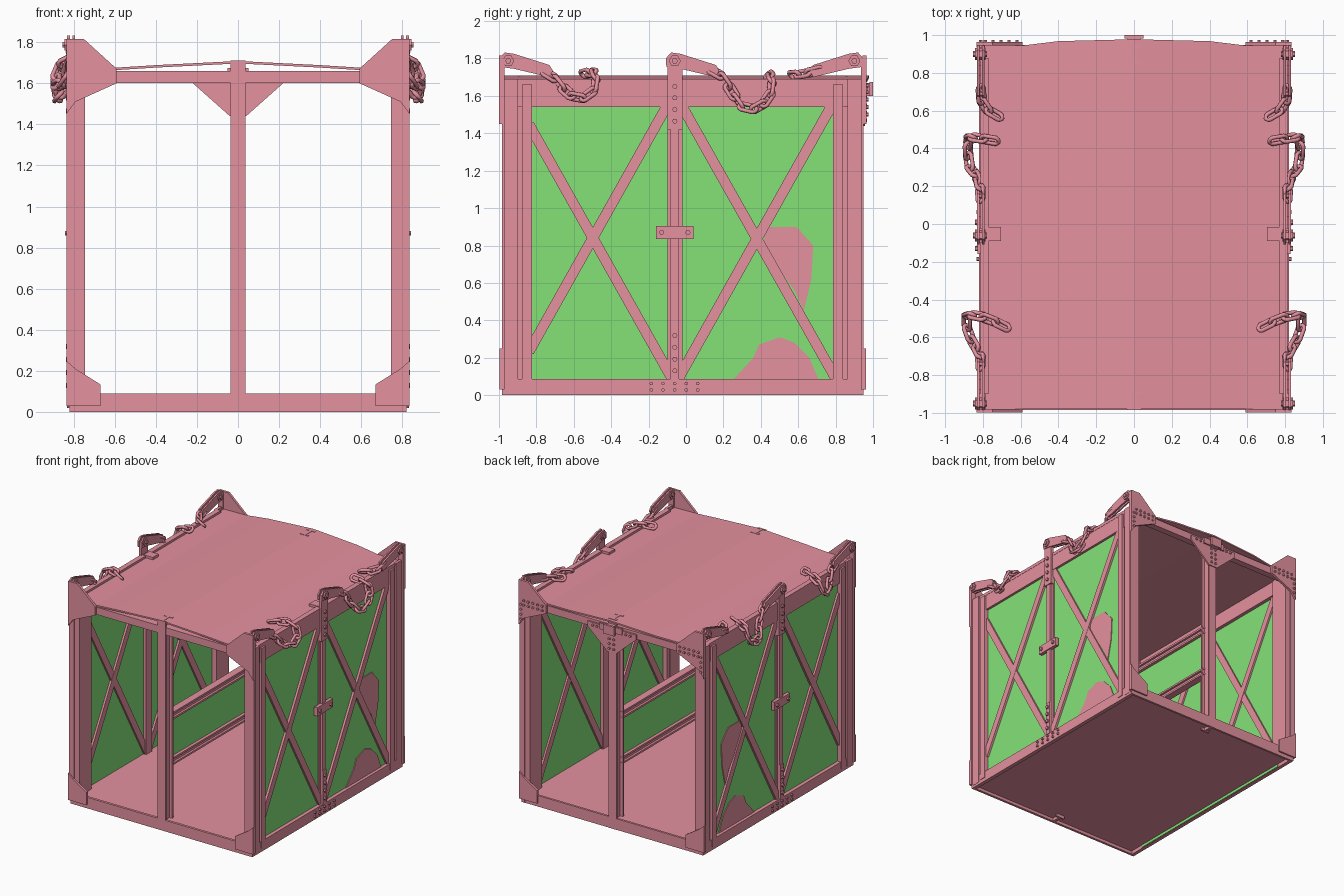
import bpy, bmesh
from math import pi, cos, sin
from mathutils import Vector, Matrix

if "Cube" in bpy.data.objects:
    bpy.data.objects.remove(bpy.data.objects["Cube"], do_unlink=True)


def material(name, rgb):
    m = bpy.data.materials.new(name)
    m.use_nodes = True
    col = (*rgb, 1)
    m.diffuse_color = col
    m.node_tree.nodes["Principled BSDF"].inputs["Base Color"].default_value = col
    return m


PINK = material("rose_metal", (0.78, 0.283, 0.347))
GREEN = material("green_panel", (0.235, 0.76, 0.187))


def finish(name, bm, mirror=True, mat=PINK):
    bmesh.ops.recalc_face_normals(bm, faces=bm.faces)
    me = bpy.data.meshes.new(name)
    bm.to_mesh(me)
    bm.free()
    me.materials.append(mat)
    ob = bpy.data.objects.new(name, me)
    bpy.context.collection.objects.link(ob)
    if mirror:
        ob.modifiers.new("Mirror", 'MIRROR').use_mirror_merge = False
    return ob


def add_prism(bm, pts, axis, a, b):
    """Extrude a 2D outline along x (pts are y,z), y (x,z) or z (x,y)."""
    def place(p, t):
        return {'x': (t, p[0], p[1]), 'y': (p[0], t, p[1]), 'z': (p[0], p[1], t)}[axis]
    lo = [bm.verts.new(place(p, a)) for p in pts]
    hi = [bm.verts.new(place(p, b)) for p in pts]
    bm.faces.new(lo)
    bm.faces.new(hi[::-1])
    for i in range(len(pts)):
        j = (i + 1) % len(pts)
        bm.faces.new((lo[i], lo[j], hi[j], hi[i]))


def prism(name, pts, axis, a, b, mirror=True, mat=PINK):
    bm = bmesh.new()
    add_prism(bm, pts, axis, a, b)
    return finish(name, bm, mirror, mat)


def add_box(bm, x, y, z):
    add_prism(bm, [(x[0], y[0]), (x[1], y[0]), (x[1], y[1]), (x[0], y[1])], 'z', *z)


def box(name, x, y, z, mirror=True, mat=PINK):
    bm = bmesh.new()
    add_box(bm, x, y, z)
    return finish(name, bm, mirror, mat)


def add_bolt(bm, pos, axis, r=0.012, h=0.012, sides=6):
    rot = Matrix.Rotation(pi / 2, 4, 'Y' if axis == 'x' else 'X')
    bmesh.ops.create_cone(bm, cap_ends=True, segments=sides, radius1=r, radius2=r,
                          depth=h, matrix=Matrix.Translation(pos) @ rot)


# floor, sills and roof
box("floor", (-.785, .785), (-.97, .935), (.025, .075), False)
box("side_sill", (.79, .82), (-.98, .95), (0, .085))
box("front_sill", (-.82, .82), (-.985, -.965), (0, .09), False)
box("back_sill", (-.82, .82), (.93, .948), (0, .09), False)
box("side_top_beam", (.755, .81), (-.9, .88), (1.54, 1.665))
box("roof_edge_strip", (.77, .812), (-.9, .88), (1.665, 1.69))
box("front_top_beam", (-.78, .78), (-.98, -.92), (1.6, 1.66), False)
box("back_top_beam", (-.78, .78), (.89, .945), (1.6, 1.66), False)

bm = bmesh.new()
back_edge = {.79: (.945, 1.672), .59: (.945, 1.676), .4: (.968, 1.688)}
columns = [(-x, *v) for x, v in back_edge.items()] + [(0, .978, 1.708)]
columns += [(x, *v) for x, v in reversed(back_edge.items())]
rows = [[bm.verts.new((x, y, z)) for y in (-.98, yb)] for x, yb, z in columns]
for p, q in zip(rows, rows[1:]):
    bm.faces.new((p[0], q[0], q[1], p[1]))
roof = finish("roof", bm, False)
thick = roof.modifiers.new("Thickness", 'SOLIDIFY')
thick.thickness = 0.012
thick.offset = -1
box("roof_tab", (.705, .79), (-.09, -.015), (1.675, 1.695))

# corner columns with gusset plates
upper = [(.835, 1.45), (.79, 1.51), (.59, 1.6), (.59, 1.67), (.75, 1.815), (.835, 1.815)]
lower = [(.835, .03), (.67, .03), (.67, .135), (.79, .21), (.835, .25)]
for end, s, yo, yt in (("front", 1, -.985, -.85), ("back", -1, .95, .813)):
    box(end + "_column_web", (.8, .822), sorted((yo, yo + s * .087)), (.02, 1.69))
    box(end + "_column_flange", (.79, .835), sorted((yo, yo + s * .015)), (.03, 1.8))
    box(end + "_column_inner", (.745, .79), sorted((yo + s * .004, yo + s * .13)), (.05, 1.64))
    box(end + "_column_tube", (.747, .825), (yt - .026, yt + .026), (.03, 1.66))
    prism(end + "_upper_gusset", upper, 'y', yo - s * .014, yo + s * .006)
    prism(end + "_lower_gusset", lower, 'y', yo - s * .012, yo + s * .006)
    # centre post as an I section
    bm = bmesh.new()
    for k in (0, .085):
        add_box(bm, (-.036, .036), sorted((yo + s * k, yo + s * (k + .015))), (0, 1.71))
    add_box(bm, (-.012, .012), sorted((yo, yo + s * .09)), (0, 1.71))
    finish(end + "_centre_post", bm, False)

tri = [(-.22, 1.6), (-.22, 1.64), (.22, 1.64), (.22, 1.6), (.04, 1.44), (-.04, 1.44)]
prism("back_centre_gusset", tri, 'y', .944, .958, False)

bm = bmesh.new()
for i in range(5):
    for z in (1.62, 1.655):
        add_bolt(bm, (.62 + i * .042, .968, z), 'y', .01, .014)
for i in range(4):
    add_bolt(bm, (.05 + i * .04, .962, 1.62), 'y', .01, .014)
    add_bolt(bm, (.02, .962, 1.47 + i * .04), 'y', .01, .014)
    add_bolt(bm, (.812, .968, 1.5 + i * .04), 'y', .01, .014)
finish("back_bolts", bm)

# back centre bracket
bm = bmesh.new()
add_box(bm, (-.035, .035), (.95, .985), (1.6, 1.67))
add_box(bm, (-.05, .05), (.982, 1.0), (1.6, 1.675))
add_box(bm, (-.1, .1), (.955, .97), (1.61, 1.66))
finish("back_bracket", bm, False)

# centre divider: panel between two rails
box("divider_panel", (-.005, .005), (-.9, .87), (.53, .9), False, GREEN)
for z in (.53, .9):
    bm = bmesh.new()
    for dz in (-.03, .015):
        add_box(bm, (-.03, .03), (-.9, .87), (z + dz, z + dz + .015))
    add_box(bm, (-.012, .012), (-.9, .87), (z - .02, z + .02))
    finish("divider_rail", bm, False)

# side panels with torn patches
box("side_panel", (.784, .79), (-.84, .8), (.003, 1.56), mat=GREEN)
prism("upper_patch", [(.42, .87), (.45, .9), (.59, .9), (.68, .8), (.67, .62), (.63, .45),
                      (.58, .56), (.42, .78)], 'x', .788, .796)
prism("lower_patch", [(.25, .08), (.36, .2), (.39, .27), (.5, .31), (.58, .28), (.66, .2),
                      (.71, .08)], 'x', .788, .796)

# diagonal braces
braces = [((-.84, 1.448), (-.07, .08)), ((-.84, .232), (-.1, 1.55)),
          ((-.03, 1.56), (.8, .09)), ((-.04, .09), (.78, 1.55))]
bm = bmesh.new()
for i, (p, q) in enumerate(braces):
    p, q = Vector(p), Vector(q)
    n = (q - p).orthogonal().normalized() * .028
    add_prism(bm, [p + n, q + n, q - n, p - n], 'x', .77 - i % 2 * .002, .806 + i % 2 * .002)
finish("cross_braces", bm)

# middle side post with plates and bolts
box("middle_post", (.76, .8), (-.1, -.02), (.06, 1.6))
box("middle_post_rib", (.8, .818), (-.082, -.038), (.06, 1.6))
box("middle_upper_plate", (.8, .825), (-.1, -.02), (1.42, 1.8))
box("middle_lower_plate", (.81, .825), (-.083, -.037), (.08, .36))
box("post_clamp", (.8, .828), (-.16, .04), (.835, .905))
bm = bmesh.new()
for i in range(4):
    add_bolt(bm, (.828, -.06, 1.465 + i * .062), 'x', .014, .02)
    add_bolt(bm, (.828, -.06, .13 + i * .063), 'x', .014, .02)
for y in (-.13, .01):
    add_bolt(bm, (.83, y, .87), 'x', .014, .022)
for i in range(5):
    for z in (.028, .062):
        add_bolt(bm, (.822, -.185 + i * .062, z), 'x', .01, .022)
finish("side_bolts", bm)

# lifting arms
outline = [(-.045, 1.755), (-.048, 1.8), (-.02, 1.832), (.03, 1.825), (.22, 1.765),
           (.238, 1.735), (.22, 1.7), (.03, 1.745)]
for name, y, s in (("front", -.95, 1), ("middle", -.06, 1), ("back", .9, -1)):
    pts = [(y + s * a, z) for a, z in outline]
    bm = bmesh.new()
    add_prism(bm, pts, 'x', .792, .804)
    add_prism(bm, pts, 'x', .818, .832)
    add_bolt(bm, (.815, y, 1.787), 'x', .032, .056, 6)
    add_bolt(bm, (.815, y, 1.787), 'x', .016, .076)
    add_bolt(bm, (.812, y + s * .21, 1.735), 'x', .014, .04)
    finish(name + "_lifting_arm", bm)


# chains of alternating links
def add_link(bm, centre, direction, roll, half=.025, rad=.024, wire=.0115):
    rot = direction.to_track_quat('X', 'Z').to_matrix().to_4x4()
    mat = Matrix.Translation(centre) @ rot @ Matrix.Rotation(roll, 4, 'X')
    rings = []
    for i in range(12):
        t = 2 * pi * (i + .5) / 12
        out = Vector((cos(t), sin(t), 0))
        mid = out * rad + Vector((half if out.x > 0 else -half, 0, 0))
        rings.append([bm.verts.new(mat @ (mid + out * wire * cos(a) + Vector((0, 0, wire * sin(a)))))
                      for a in (k * pi / 3 for k in range(6))])
    for i in range(12):
        r, q = rings[i], rings[(i + 1) % 12]
        for k in range(6):
            bm.faces.new((r[k], q[k], q[(k + 1) % 6], r[(k + 1) % 6]))


def chain(name, points, step=.07):
    pts = [Vector(p) for p in points]
    total = sum((b - a).length for a, b in zip(pts, pts[1:]))
    count = max(2, round(total / step))

    def at(d):
        for a, b in zip(pts, pts[1:]):
            length = (b - a).length
            if d <= length:
                return a.lerp(b, d / length)
            d -= length
        return pts[-1]
    bm = bmesh.new()
    for i in range(count):
        a, b = at(total * i / count), at(total * (i + 1) / count)
        add_link(bm, (a + b) / 2, b - a, pi / 4 + pi / 2 * (i % 2))
    ob = finish(name, bm)
    for f in ob.data.polygons:
        f.use_smooth = True


chain("front_chain", [(.812, -.76, 1.73), (.815, -.68, 1.68), (.85, -.64, 1.61), (.885, -.56, 1.58),
                      (.885, -.49, 1.63), (.85, -.48, 1.71), (.77, -.5, 1.73), (.67, -.55, 1.715)])
chain("middle_chain", [(.812, .13, 1.74), (.815, .2, 1.7), (.83, .25, 1.61), (.87, .3, 1.54),
                       (.88, .38, 1.525), (.88, .45, 1.59), (.85, .46, 1.69), (.73, .44, 1.715)])
chain("back_chain", [(.812, .72, 1.74), (.805, .62, 1.715), (.71, .565, 1.71)])
